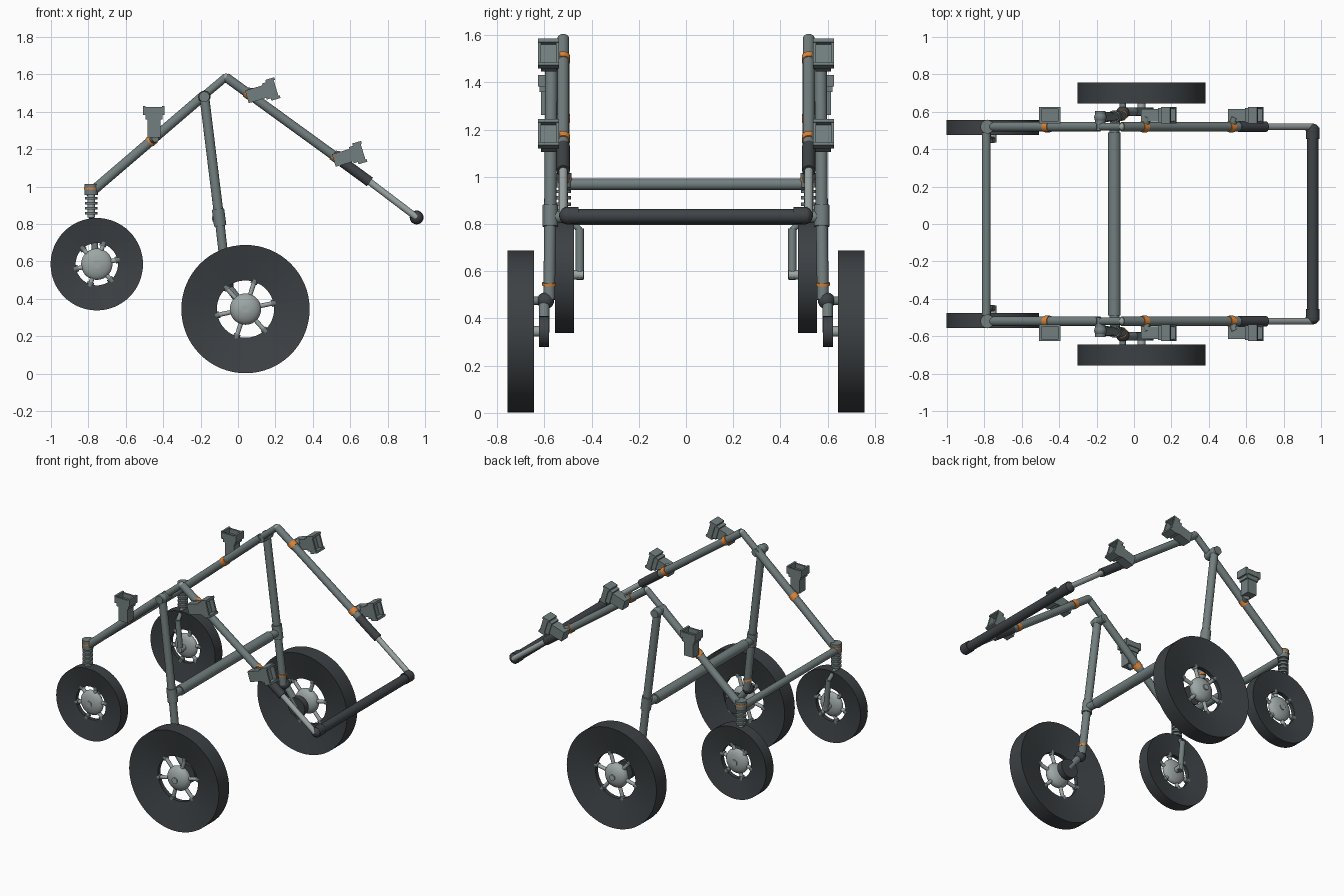
import bpy, bmesh, math
from mathutils import Vector, Matrix

cube = bpy.data.objects.get("Cube")
if cube:
    bpy.data.objects.remove(cube, do_unlink=True)


def material(name, r, g, b):
    m = bpy.data.materials.new(name)
    m.use_nodes = True
    m.diffuse_color = (r, g, b, 1)
    m.node_tree.nodes["Principled BSDF"].inputs["Base Color"].default_value = (r, g, b, 1)
    return m


FRAME = material("frame grey", .17, .21, .21)
STEEL = material("light steel", .34, .38, .38)
RUBBER = material("tyre rubber", .045, .052, .057)
GRIP = material("dark grip", .05, .057, .063)
ORANGE = material("orange clamp", .75, .24, .04)


def finish(name, bm, mat):
    bmesh.ops.recalc_face_normals(bm, faces=bm.faces)
    me = bpy.data.meshes.new(name)
    bm.to_mesh(me)
    bm.free()
    for p in me.polygons:
        p.use_smooth = True
    me.set_sharp_from_angle(angle=math.radians(35))
    me.materials.append(mat)
    ob = bpy.data.objects.new(name, me)
    bpy.context.scene.collection.objects.link(ob)
    return ob


def tube(name, a, b, r, mat, r2=None):
    a, b = Vector(a), Vector(b)
    d = b - a
    m = Matrix.Translation((a + b) / 2) @ d.to_track_quat('Z', 'Y').to_matrix().to_4x4()
    bm = bmesh.new()
    bmesh.ops.create_cone(bm, cap_ends=True, segments=24, radius1=r,
                          radius2=r if r2 is None else r2, depth=d.length, matrix=m)
    return finish(name, bm, mat)


def ball(name, c, r, mat, flat=1):
    m = Matrix.Translation(c) @ Matrix.Diagonal((1, flat, 1, 1))
    bm = bmesh.new()
    bmesh.ops.create_uvsphere(bm, u_segments=24, v_segments=14, radius=r, matrix=m)
    return finish(name, bm, mat)


def lathe(name, profile, c, mat):
    """Spin a closed (radius, y) profile around the y axis."""
    bm = bmesh.new()
    vs = [bm.verts.new((r, y, 0)) for r, y in profile]
    es = [bm.edges.new((vs[i - 1], vs[i])) for i in range(len(vs))]
    bmesh.ops.spin(bm, geom=vs + es, cent=(0, 0, 0), axis=(0, 1, 0),
                   angle=math.tau, steps=64, use_merge=True)
    bmesh.ops.remove_doubles(bm, verts=bm.verts, dist=1e-5)
    bmesh.ops.translate(bm, verts=bm.verts, vec=c)
    return finish(name, bm, mat)


def box(bm, c, size, m):
    bmesh.ops.create_cube(bm, size=1, matrix=m @ Matrix.Translation(c) @ Matrix.Diagonal((*size, 1)))


def wheel(name, x, y, z, radius, hole, half):
    # tyre with dished faces
    lathe(name + "_tyre", [(hole, -.014), (radius, -half), (radius, half), (hole, .014)],
          (x, y, z), RUBBER)
    ball(name + "_hub", (x, y, z), .084, STEEL, half / .084 * .85)
    tube(name + "_hub_cap", (x, y - half * .95, z), (x, y + half * .95, z), .02, STEEL)
    for i in range(6):
        a = math.radians(12 + 60 * i)
        d = Vector((math.cos(a), 0, math.sin(a)))
        c = Vector((x, y, z))
        tube(name + "_spoke", c + d * .06, c + d * (hole + .015), .012, STEEL)
        tube(name + "_spoke_nut", c + d * (hole - .012), c + d * (hole + .012), .018, FRAME)


def bracket(name, x, z, s, angle):
    """Socket on the outer side of a tube: a body and a hollow square end."""
    m = Matrix.Translation((x, s * .582, z)) @ Matrix.Rotation(-angle, 4, 'Y')
    bm = bmesh.new()
    box(bm, (0, 0, 0), (.12, .066, .07), m)
    box(bm, (.055, 0, 0), (.035, .076, .09), m)
    for k in (-1, 1):
        box(bm, (.085, 0, k * .051), (.05, .088, .014), m)
        box(bm, (.085, k * .038, 0), (.036, .012, .096), m)
    finish(name, bm, FRAME)


for s, side in ((1, "left"), (-1, "right")):
    def P(x, z, y=.52):
        return (x, s * y, z)

    def n(part):
        return side + "_" + part

    # sloping side tubes
    tube(n("rear_tube"), P(-.785, .97), P(-.185, 1.485), .026, FRAME)
    tube(n("apex_link"), P(-.21, 1.463), P(-.065, 1.585), .021, FRAME)
    ball(n("apex_joint"), P(-.065, 1.582), .022, STEEL)
    tube(n("front_tube"), P(-.065, 1.585), P(.58, 1.117), .025, FRAME)
    tube(n("front_sleeve"), P(.56, 1.131), P(.705, 1.025), .028, GRIP)
    tube(n("front_extension"), P(.69, 1.036), P(.955, .835), .018, STEEL)
    ball(n("handle_joint"), P(.955, .835, .5), .037, GRIP)
    tube(n("handle_collar"), P(.955, .835, .455), P(.955, .835, .515), .036, GRIP)

    # main leg
    tube(n("leg_pivot"), P(-.18, 1.48, .5), P(-.18, 1.48, .605), .028, FRAME)
    ball(n("leg_head"), P(-.18, 1.48, .57), .033, FRAME)
    tube(n("leg"), P(-.18, 1.48, .57), P(-.1, .83, .575), .026, FRAME)
    tube(n("leg_collar"), P(-.107, .88, .575), P(-.095, .79, .575), .033, FRAME)
    tube(n("lower_leg"), P(-.1, .83, .575), P(-.06, .48, .58), .025, FRAME)

    # steering knuckle and motor behind the big wheel
    ball(n("knuckle"), P(-.06, .475, .595), .036, GRIP)
    tube(n("knuckle_pin"), P(-.06, .475, .58), P(-.06, .475, .645), .018, FRAME)
    tube(n("knuckle_ring"), P(-.067, .54, .58), P(-.065, .552, .58), .029, ORANGE)
    tube(n("knuckle_arm"), P(-.06, .475, .6), P(.04, .345, .6), .022, FRAME)
    tube(n("motor"), P(.04, .345, .58), P(.04, .345, .622), .065, GRIP)
    tube(n("main_axle"), P(.04, .345, .6), P(.04, .345, .7), .022, STEEL)
    wheel(n("main_wheel"), .04, s * .7, .345, .343, .153, .056)

    # sprung caster with an inner arm
    tube(n("caster_head"), P(-.785, .955), P(-.785, 1.015), .036, FRAME)
    tube(n("caster_band"), P(-.785, .985), P(-.785, .995), .0375, ORANGE)
    tube(n("caster_post"), P(-.785, .835), P(-.785, .96), .02, STEEL)
    for i in range(4):
        z = .85 + i * .027
        tube(n("spring_coil"), P(-.785, z), P(-.785, z + .014), .033, FRAME)
    tube(n("caster_link"), P(-.785, .842), P(-.775, .775, .45), .014, FRAME)
    tube(n("caster_arm"), P(-.775, .78, .45), P(-.755, .565, .45), .018, FRAME)
    tube(n("caster_axle"), P(-.755, .585, .435), P(-.755, .585), .02, STEEL)
    wheel(n("caster_wheel"), -.755, s * .515, .585, .247, .113, .04)

    # brackets and their clamps
    bracket(n("upper_bracket"), .105, 1.497, s, math.radians(17))
    bracket(n("lower_bracket"), .57, 1.157, s, math.radians(17))
    bracket(n("rear_bracket"), -.45, 1.322, s, math.radians(90))
    for x, z, dx, dz in ((.055, 1.498, .013, -.0095), (.52, 1.161, .013, -.0095),
                         (-.462, 1.247, .013, .011)):
        tube(n("clamp"), P(x - dx, z - dz), P(x + dx, z + dz), .0295, ORANGE)
        tube(n("clamp_stub"), P(x, z), P(x + .02, z + .01, .57), .02, FRAME)

# cross bars
tube("handle_bar", (.955, -.5, .833), (.955, .5, .833), .031, GRIP)
tube("rear_cross_bar", (-.79, -.51, .968), (-.79, .51, .968), .024, FRAME)
tube("middle_cross_bar", (-.105, -.49, .83), (-.105, .49, .83), .034, FRAME)
for s in (1, -1):
    tube("cross_bar_end", (-.105, s * .48, .83), (-.1, s * .575, .83), .026, FRAME)
